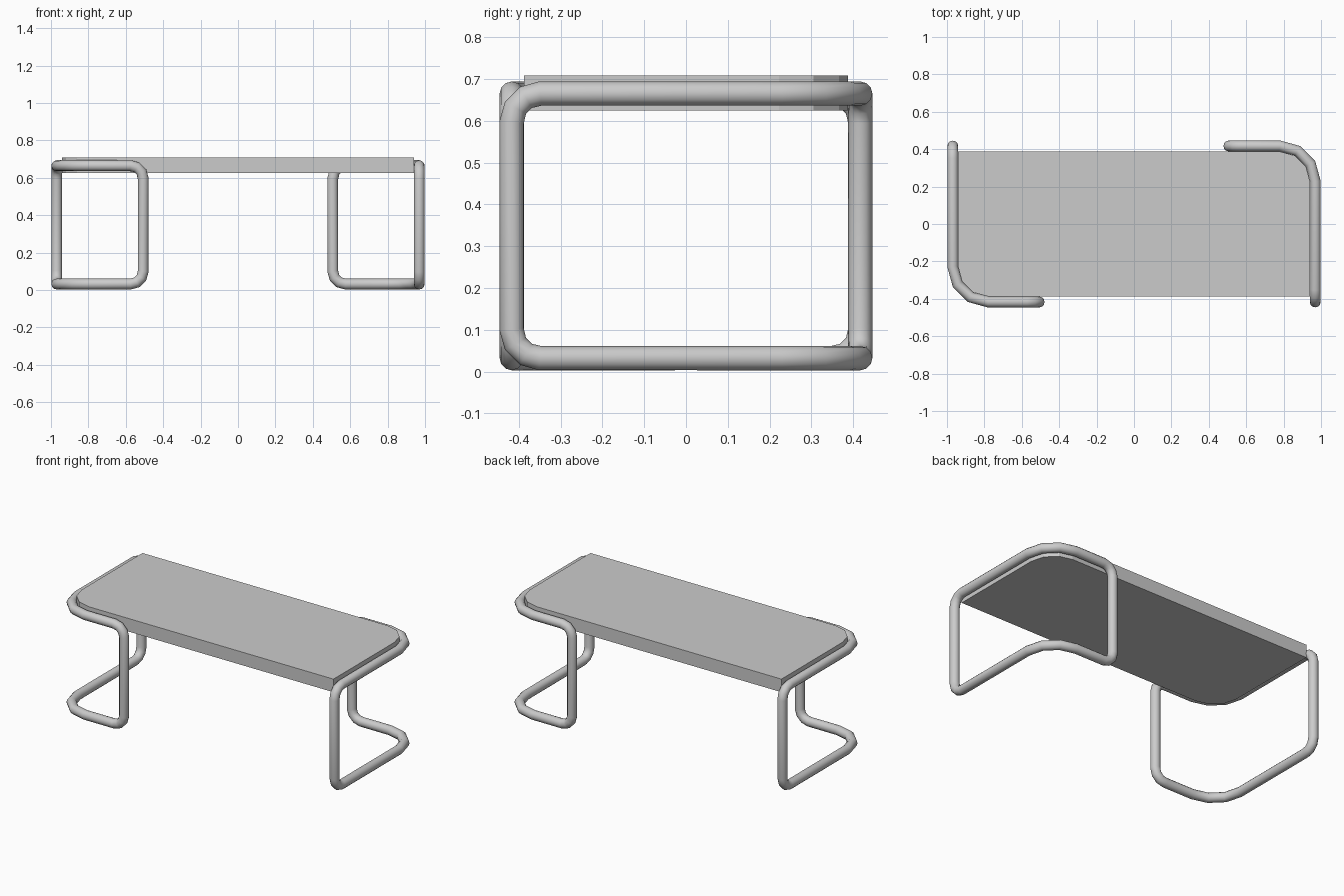
import bpy, bmesh, math
from mathutils import Vector

cube = bpy.data.objects.get("Cube")
if cube:
    bpy.data.objects.remove(cube, do_unlink=True)

TUBE = 0.029
END_X, LEG_X, SIDE_Y = 0.969, 0.507, 0.417
LOW_Z, HIGH_Z = 0.032, 0.665


def make_material(name, rgb):
    mat = bpy.data.materials.new(name)
    mat.use_nodes = True
    mat.diffuse_color = (*rgb, 1)
    mat.node_tree.nodes["Principled BSDF"].inputs["Base Color"].default_value = (*rgb, 1)
    return mat


grey = make_material("plain grey", (0.6, 0.6, 0.6))


def rounded(corners, steps=3):
    """Replace each (point, radius) corner of a closed loop by an arc."""
    path = []
    for i, (p, r) in enumerate(corners):
        p = Vector(p)
        if r == 0:
            path.append(p)
            continue
        a = (Vector(corners[i - 1][0]) - p).normalized()
        b = (Vector(corners[(i + 1) % len(corners)][0]) - p).normalized()
        centre = p + (a + b) * r
        for k in range(steps + 1):
            t = k / steps * math.pi / 2
            path.append(centre - b * r * math.cos(t) - a * r * math.sin(t))
    return path


def tube_frame(name, s):
    """One closed loop of bent tube; s turns it to either end."""
    leg, bend, end = (s * LEG_X, s * SIDE_Y), (s * END_X, s * SIDE_Y), (s * END_X, -s * SIDE_Y)
    path = rounded([((*leg, LOW_Z), 0.068), ((*leg, HIGH_Z), 0.068),
                    ((*bend, HIGH_Z), 0.19), ((*end, HIGH_Z), 0.068),
                    ((*end, LOW_Z), 0.068), ((*bend, LOW_Z), 0.19)])
    curve = bpy.data.curves.new(name, "CURVE")
    curve.dimensions = "3D"
    curve.bevel_depth = TUBE
    curve.bevel_resolution = 4
    spline = curve.splines.new("POLY")
    spline.points.add(len(path) - 1)
    for point, co in zip(spline.points, path):
        point.co = (*co, 1)
    spline.use_cyclic_u = True
    curve.materials.append(grey)
    obj = bpy.data.objects.new(name, curve)
    bpy.context.collection.objects.link(obj)
    # turn the curve into a mesh and smooth it
    bpy.ops.object.select_all(action="DESELECT")
    obj.select_set(True)
    bpy.context.view_layer.objects.active = obj
    bpy.ops.object.convert(target="MESH")
    bpy.ops.object.shade_smooth_by_angle(angle=math.radians(40))


tube_frame("left_tube_frame", 1)
tube_frame("right_tube_frame", -1)

# flat top, rounded only at the two corners held by the tube bends
x, y, bottom, thick = 0.942, 0.388, 0.625, 0.083
outline = rounded([((-x, -y, bottom), 0.165), ((x, -y, bottom), 0),
                   ((x, y, bottom), 0.165), ((-x, y, bottom), 0)])
bm = bmesh.new()
base = bm.faces.new([bm.verts.new(p) for p in outline])
lid = bmesh.ops.extrude_face_region(bm, geom=[base])["geom"]
bmesh.ops.translate(bm, vec=(0, 0, thick),
                    verts=[v for v in lid if isinstance(v, bmesh.types.BMVert)])
bmesh.ops.recalc_face_normals(bm, faces=bm.faces)
mesh = bpy.data.meshes.new("table_top")
bm.to_mesh(mesh)
bm.free()
mesh.materials.append(grey)
bpy.context.collection.objects.link(bpy.data.objects.new("table_top", mesh))
